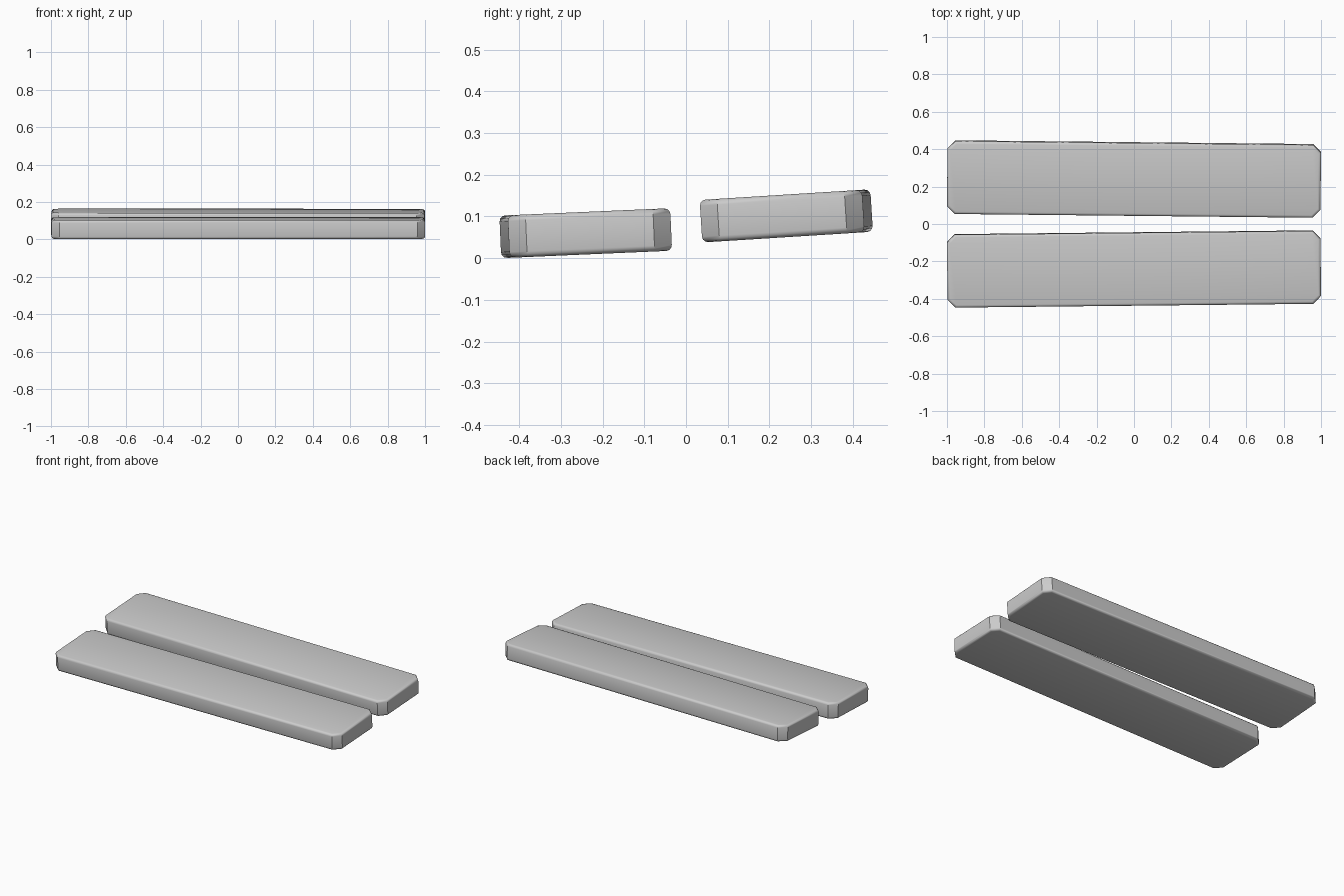
import bpy, bmesh, math

if "Cube" in bpy.data.objects:
    bpy.data.objects.remove(bpy.data.objects["Cube"])

LENGTH, WIDTH, THICK = 1.997, 0.39, 0.102
CHAMFER = 0.042


def plank(name, loc, tilt, yaw):
    # Outline with clipped corners, extruded to thickness
    hx, hy, hz, c = LENGTH / 2, WIDTH / 2, THICK / 2, CHAMFER
    outline = []
    for sx, sy in ((1, 1), (-1, 1), (-1, -1), (1, -1)):
        pair = [(sx * hx, sy * (hy - c)), (sx * (hx - c), sy * hy)]
        outline += pair if sx * sy > 0 else pair[::-1]
    bm = bmesh.new()
    base = bm.faces.new([bm.verts.new((x, y, -hz)) for x, y in outline])
    ext = bmesh.ops.extrude_face_region(bm, geom=[base])
    top = [v for v in ext["geom"] if isinstance(v, bmesh.types.BMVert)]
    bmesh.ops.translate(bm, verts=top, vec=(0, 0, THICK))
    bmesh.ops.recalc_face_normals(bm, faces=bm.faces)

    # Softened top and bottom rims
    rims = [e for e in bm.edges if abs(e.verts[0].co.z - e.verts[1].co.z) < 1e-5]
    bmesh.ops.bevel(bm, geom=rims, offset=0.014, segments=3, profile=0.5,
                    affect='EDGES')
    mesh = bpy.data.meshes.new(name)
    bm.to_mesh(mesh)
    bm.free()

    ob = bpy.data.objects.new(name, mesh)
    bpy.context.collection.objects.link(ob)
    ob.location = loc
    ob.rotation_mode = 'ZYX'
    ob.rotation_euler = (math.radians(tilt), 0, math.radians(yaw))
    bpy.ops.object.select_all(action='DESELECT')
    ob.select_set(True)
    bpy.context.view_layer.objects.active = ob
    bpy.ops.object.shade_smooth_by_angle(angle=math.radians(35))


# Two loosely laid planks, slightly converging and tilted
plank("front_plank", (0, -0.2405, 0.0600), 2.5, 0.6)
plank("back_plank", (0, 0.2405, 0.1015), 3.6, -0.6)
